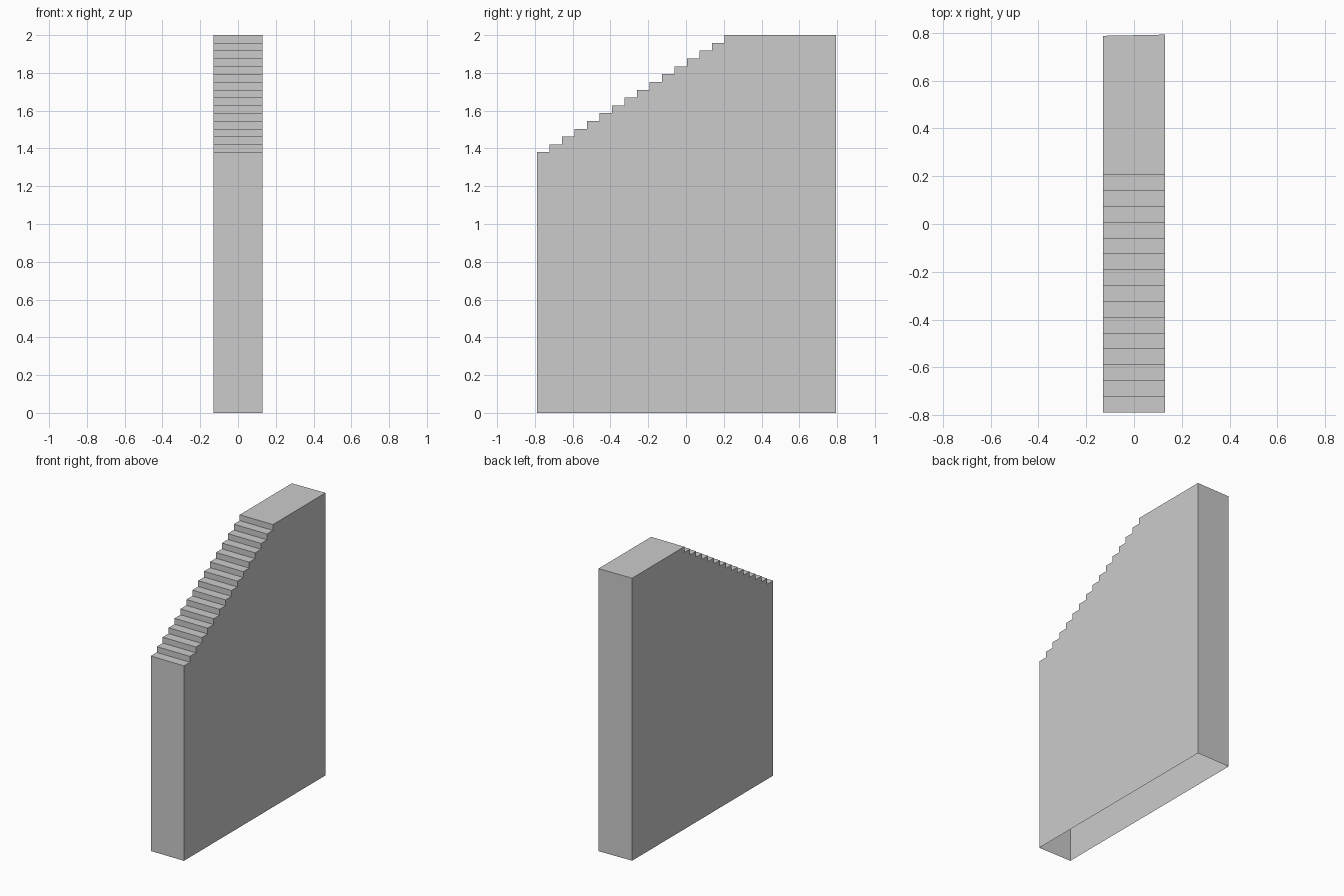
import bpy, bmesh

if "Cube" in bpy.data.objects:
    bpy.data.objects.remove(bpy.data.objects["Cube"])

HALF_W = 0.13
FRONT, BACK = -0.79, 0.79
LOW, TOP = 1.38, 2.0
STEPS = 15
FIRST, LAST = -0.723, 0.205   # first and last riser positions

# Side profile (y, z): front wall, stepped top, flat top, back wall
profile = [(FRONT, 0), (FRONT, LOW)]
rise = (TOP - LOW) / STEPS
for k in range(STEPS):
    y = FIRST + (LAST - FIRST) * k / (STEPS - 1)
    profile += [(y, LOW + rise * k), (y, LOW + rise * (k + 1))]
profile += [(BACK, TOP), (BACK, 0)]

# Stepped wall shell, open underneath
bm = bmesh.new()


def side(x, skew):
    return [bm.verts.new((x, y + (skew if y == BACK else 0), z)) for y, z in profile]


left = side(-HALF_W, -0.002)
right = side(HALF_W, 0.003)   # back face is very slightly skewed
bm.faces.new(left)
bm.faces.new(right)
for i in range(len(profile) - 1):
    bm.faces.new((left[i], left[i + 1], right[i + 1], right[i]))
bmesh.ops.recalc_face_normals(bm, faces=bm.faces)

mesh = bpy.data.meshes.new("stepped_wall")
bm.to_mesh(mesh)
bm.free()
wall = bpy.data.objects.new("stepped_wall", mesh)
bpy.context.collection.objects.link(wall)
